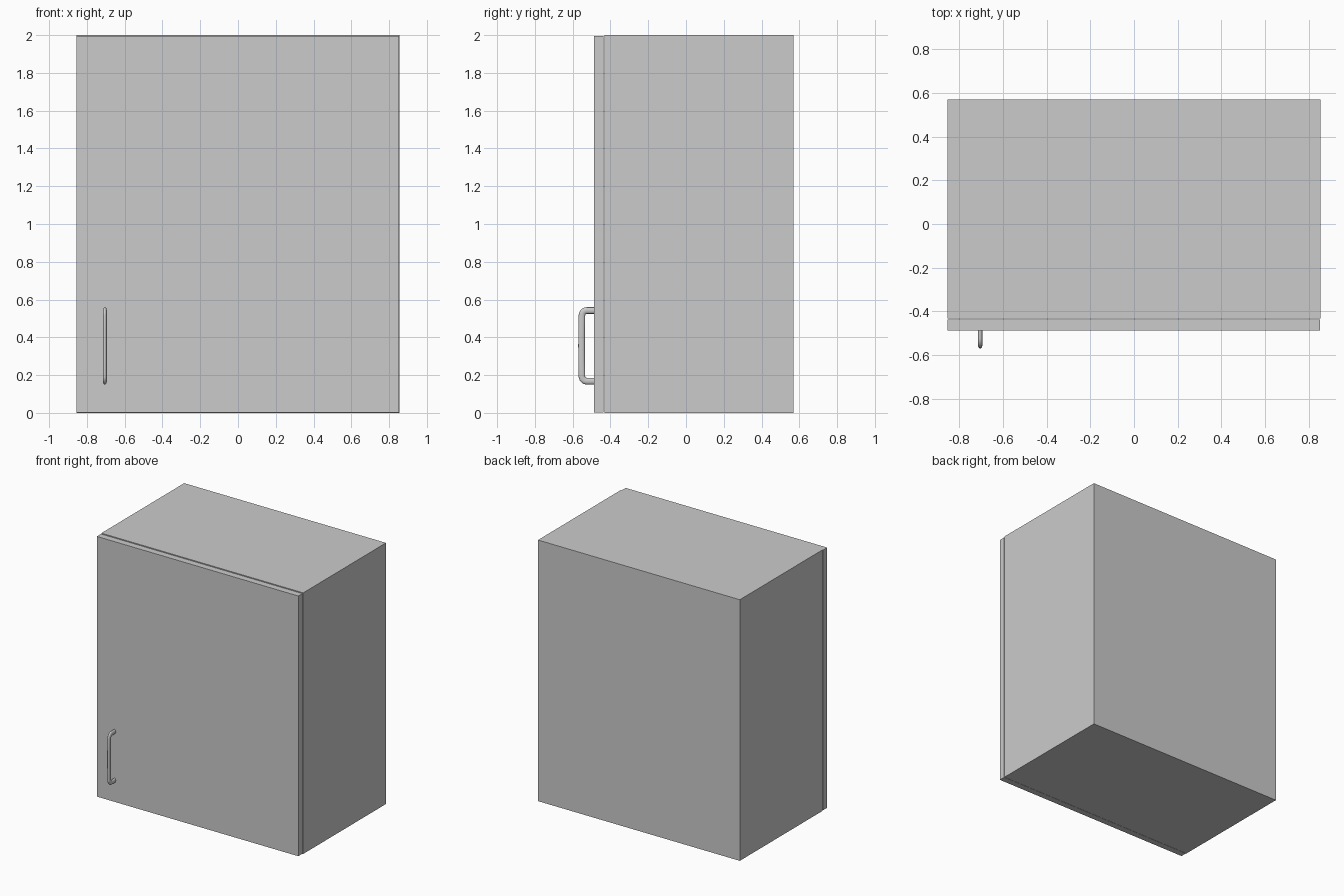
import bpy, bmesh, math
from mathutils import Vector

if "Cube" in bpy.data.objects:
    bpy.data.objects.remove(bpy.data.objects["Cube"])


def finish(name, bm):
    bmesh.ops.recalc_face_normals(bm, faces=bm.faces)
    mesh = bpy.data.meshes.new(name)
    bm.to_mesh(mesh)
    bm.free()
    obj = bpy.data.objects.new(name, mesh)
    bpy.context.collection.objects.link(obj)
    return obj


def box(name, lo, hi):
    bm = bmesh.new()
    bmesh.ops.create_cube(bm, size=1)
    for v in bm.verts:
        v.co = [lo[i] + (v.co[i] + 0.5) * (hi[i] - lo[i]) for i in range(3)]
    return finish(name, bm)


# Cabinet body and the door, separated by a thin shadow gap
box("cabinet_body", (-0.855, -0.432, 0), (0.855, 0.57, 2))
box("door", (-0.855, -0.487, 0.003), (0.852, -0.438, 1.996))

# Handle path (y, z offset from middle): upper half, then mirrored
X, MID, SIDES = -0.705, 0.355, 16
R = 0.026
cy, cz = -0.525, 0.187 - R
upper = [(-0.486, 0.187)]
for i in range(7):
    a = math.radians(15 * i)
    upper.append((cy - R * math.sin(a), cz + R * math.cos(a)))
upper.append((-0.5525, 0.08))
path = upper + [(-0.553, 0)] + [(y, -z) for y, z in reversed(upper)]
path = [Vector((X, y, MID + z)) for y, z in path]

# Sweep an oval section along the path
bm = bmesh.new()
rings = []
side = Vector((1, 0, 0))
for i, p in enumerate(path):
    tangent = (path[min(i + 1, len(path) - 1)] - path[max(i - 1, 0)]).normalized()
    if i in (0, len(path) - 1):
        tangent = Vector((0, -1 if i == 0 else 1, 0))
    out = tangent.cross(side)
    rings.append([bm.verts.new(p + side * 0.0105 * math.cos(t) + out * 0.0175 * math.sin(t))
                  for t in (2 * math.pi * k / SIDES for k in range(SIDES))])
for a, b in zip(rings, rings[1:]):
    for k in range(SIDES):
        n = (k + 1) % SIDES
        bm.faces.new((a[k], a[n], b[n], b[k]))
for ring in (rings[0], rings[-1]):
    bm.faces.new(ring)
handle = finish("handle", bm)
bpy.context.view_layer.objects.active = handle
handle.select_set(True)
bpy.ops.object.shade_smooth_by_angle(angle=math.radians(40))
